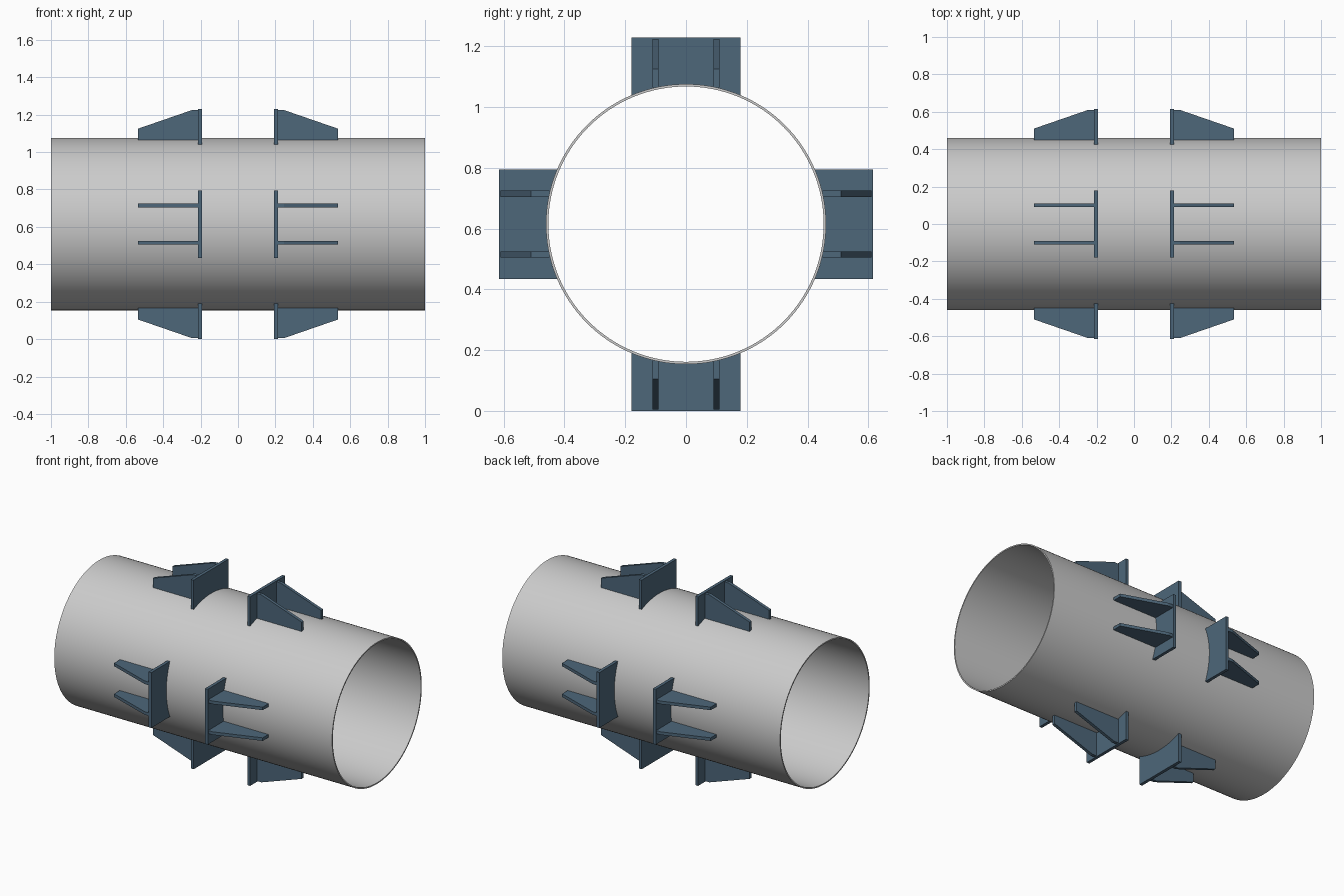
import bpy, bmesh, math
from mathutils import Matrix, Vector

if "Cube" in bpy.data.objects:
    bpy.data.objects.remove(bpy.data.objects["Cube"])

R, R_IN, ZC = 0.461, 0.453, 0.615   # pipe outer / inner radius, axis height
SEG = 128

steel = bpy.data.materials.new("blue_steel")
steel.diffuse_color = (0.075, 0.135, 0.195, 1)
steel.use_nodes = True
steel.node_tree.nodes["Principled BSDF"].inputs["Base Color"].default_value = steel.diffuse_color


def prism(name, profile, offset, rot, mat=None):
    """Extrude a closed 3D profile by offset, then place it around the pipe."""
    bm = bmesh.new()
    face = bm.faces.new([bm.verts.new(p) for p in profile])
    ext = bmesh.ops.extrude_face_region(bm, geom=[face], use_keep_orig=True)
    verts = [g for g in ext["geom"] if isinstance(g, bmesh.types.BMVert)]
    bmesh.ops.translate(bm, verts=verts, vec=Vector(offset))
    bm.transform(Matrix.Translation((0, 0, ZC)) @ rot)
    bmesh.ops.recalc_face_normals(bm, faces=bm.faces)
    me = bpy.data.meshes.new(name)
    bm.to_mesh(me)
    bm.free()
    ob = bpy.data.objects.new(name, me)
    bpy.context.collection.objects.link(ob)
    me.materials.append(mat)
    return ob


# Pipe: four rings bridged into a closed hollow tube
bm = bmesh.new()
rings = []
for x, r in ((-1, R), (1, R), (1, R_IN), (-1, R_IN)):
    rings.append([bm.verts.new((x, r * math.sin(2 * math.pi * i / SEG),
                                ZC + r * math.cos(2 * math.pi * i / SEG)))
                  for i in range(SEG)])
for k in range(4):
    a, b = rings[k], rings[(k + 1) % 4]
    for i in range(SEG):
        j = (i + 1) % SEG
        bm.faces.new((a[i], a[j], b[j], b[i]))
bmesh.ops.recalc_face_normals(bm, faces=bm.faces)
me = bpy.data.meshes.new("pipe")
bm.to_mesh(me)
bm.free()
pipe = bpy.data.objects.new("pipe", me)
bpy.context.collection.objects.link(pipe)
bpy.context.view_layer.objects.active = pipe
pipe.select_set(True)
bpy.ops.object.shade_smooth_by_angle(angle=math.radians(30))

# Brackets: saddle plate with two gusset ribs, at four sides and both ends
half = 0.18
arc = [half - 2 * half * i / 16 for i in range(17)]
for side in range(4):
    rot = Matrix.Rotation(side * math.pi / 2, 4, 'X')
    for s, end in ((1, "right"), (-1, "left")):
        x0 = s * 0.193
        plate = [(x0, -half, 0.615), (x0, half, 0.615)]
        plate += [(x0, y, math.sqrt(R * R - y * y)) for y in arc]
        prism(f"saddle_plate_{end}_{side}", plate, (s * 0.02, 0, 0), rot, steel)
        for y in (-0.1, 0.1):
            rib = [(s * x, y - 0.01, z) for x, z in
                   ((0.213, 0.449), (0.535, 0.449), (0.535, 0.51),
                    (0.245, 0.61), (0.213, 0.61))]
            prism(f"gusset_rib_{end}_{side}", rib, (0, 0.02, 0), rot, steel)
